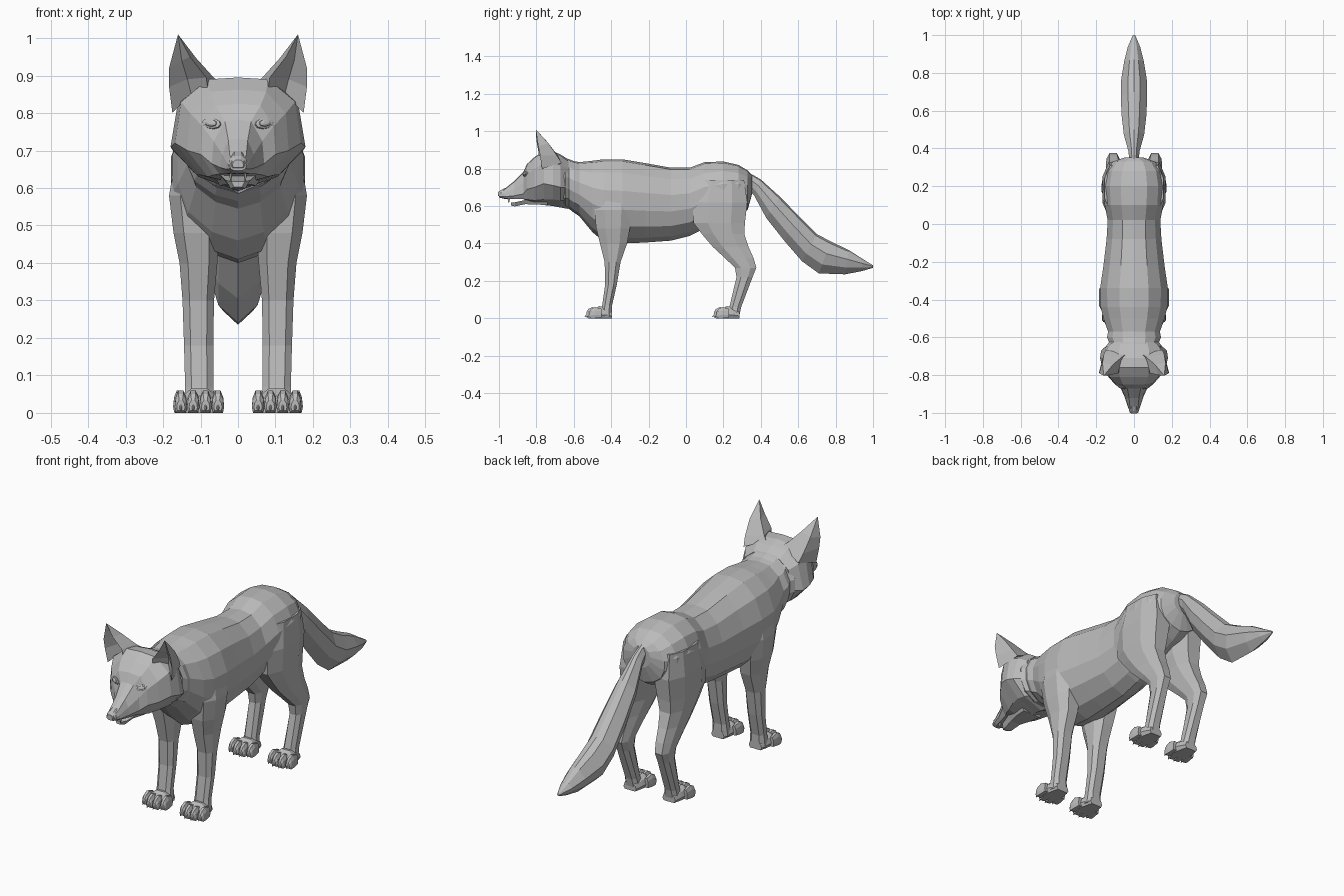
import bpy, bmesh, math
from mathutils import Vector

fur = bpy.data.materials.new("grey fur")
fur.diffuse_color = (0.5, 0.5, 0.5, 1)


def loft(name, rings, side=1):
    """Skin closed rings into one solid; side=-1 mirrors it across x."""
    bm = bmesh.new()
    loops = [[bm.verts.new((p[0] * side, p[1], p[2])) for p in r] for r in rings]
    n = len(loops[0])
    for a, b in zip(loops, loops[1:]):
        for i in range(n):
            j = (i + 1) % n
            bm.faces.new((a[i], a[j], b[j], b[i]))
    bm.faces.new(loops[0])
    bm.faces.new(loops[-1])
    bmesh.ops.remove_doubles(bm, verts=bm.verts, dist=1e-5)
    bmesh.ops.recalc_face_normals(bm, faces=bm.faces)
    me = bpy.data.meshes.new(name)
    bm.to_mesh(me)
    bm.free()
    me.materials.append(fur)
    ob = bpy.data.objects.new(name, me)
    bpy.context.collection.objects.link(ob)
    return ob


def mirrored(half):
    """Half profile (x, y, z) from top to bottom -> full ring."""
    return half + [(-x, y, z) for x, y, z in reversed(half[1:-1])]


def octagon(z, y0, y1, x0, x1):
    """Horizontal ring with cut corners."""
    cx, cy, hx, hy = (x0 + x1) / 2, (y0 + y1) / 2, (x1 - x0) / 2, (y1 - y0) / 2
    c = [(1, .45), (.55, 1), (-.55, 1), (-1, .45), (-1, -.45), (-.55, -1), (.55, -1), (1, -.45)]
    return [(cx + hx * a, cy + hy * b, z) for a, b in c]


def arch(cx, y, hw, z0, z1):
    """Upright ring with a flat sole and rounded top."""
    c = [(-.8, 0), (-1, .3), (-.85, .7), (-.4, 1), (.4, 1), (.85, .7), (1, .3), (.8, 0)]
    return [(cx + hw * a, y, z0 + (z1 - z0) * b) for a, b in c]


# Torso and neck: y, top, bottom, half width
torso = [(-.70, .85, .62, .11), (-.645, .855, .59, .15), (-.625, .85, .585, .135),
         (-.60, .84, .565, .146), (-.57, .835, .545, .14), (-.50, .842, .46, .165),
         (-.44, .85, .41, .18), (-.34, .85, .40, .183), (-.22, .83, .405, .165),
         (-.08, .805, .415, .148), (.02, .805, .44, .142), (.10, .835, .48, .158),
         (.20, .838, .52, .165), (.28, .82, .55, .15), (.33, .79, .58, .115),
         (.352, .765, .66, .05)]
shape = [(0, 1), (.42, .95), (.78, .68), (.98, .25), (.97, -.2), (.8, -.6), (.42, -.88), (0, -1)]
loft("torso", [mirrored([(w * a, y, (t + b) / 2 + (t - b) / 2 * h) for a, h in shape])
               for y, t, b, w in torso])

# Head: y, top z, then four side points (x, z), bottom z
head = [(-1.0, .675, .016, .672, .022, .662, .02, .652, .012, .647, .646),
        (-.97, .692, .022, .688, .03, .668, .032, .65, .02, .64, .638),
        (-.92, .732, .026, .728, .042, .69, .048, .655, .035, .637, .637),
        (-.87, .782, .035, .778, .065, .725, .07, .665, .05, .637, .637),
        (-.85, .825, .06, .82, .095, .765, .10, .69, .065, .635, .625),
        (-.81, .862, .075, .857, .128, .80, .135, .70, .08, .63, .61),
        (-.76, .895, .08, .89, .152, .83, .168, .72, .10, .635, .605),
        (-.71, .893, .08, .885, .16, .83, .18, .71, .11, .635, .60),
        (-.67, .875, .08, .868, .145, .82, .174, .70, .105, .63, .592),
        (-.63, .85, .07, .84, .12, .80, .13, .70, .08, .63, .585)]
loft("head", [mirrored([(0, s[0], s[1])] + [(s[i], s[0], s[i + 1]) for i in (2, 4, 6, 8)]
                       + [(0, s[0], s[10])]) for s in head])

# Lower jaw: y, half width, bottom, top
jaw = [(-.935, .018, .603, .618), (-.915, .032, .598, .62), (-.86, .045, .61, .632),
       (-.80, .07, .608, .66), (-.74, .08, .605, .66)]
loft("lower_jaw", [[(-w * .6, y, b), (-w, y, t), (w, y, t), (w * .6, y, b)] for y, w, b, t in jaw])

# Nose pad
loft("nose", [arch(0, -1.004, .015, .655, .675), arch(0, -.99, .026, .65, .686),
              arch(0, -.965, .024, .655, .697)])

# Tail: direction-tilted rings given by upper and lower points (y, z) and half width
tail = [(.325, .785, .32, .71, .022), (.40, .742, .365, .655, .03), (.50, .652, .43, .535, .054),
        (.60, .55, .525, .415, .065), (.70, .45, .62, .305, .07), (.775, .41, .71, .24, .07),
        (.87, .365, .85, .235, .052), (.94, .32, .94, .252, .032), (1.0, .283, 1.0, .27, .006)]
section = [(0, 0), (.45, .06), (1, .38), (.75, .72), (0, 1)]
loft("tail", [mirrored([(w * a, ty + (by - ty) * f, tz + (bz - tz) * f) for a, f in section])
              for ty, tz, by, bz, w in tail])

# Leg rings: z, back/front y, inner/outer x
front_leg = [(.66, -.47, -.30, .07, .17), (.58, -.49, -.29, .05, .184), (.48, -.48, -.30, .05, .172),
             (.40, -.46, -.315, .055, .156), (.30, -.435, -.35, .064, .148),
             (.18, -.432, -.37, .066, .144), (.07, -.448, -.395, .066, .141), (.01, -.46, -.395, .06, .145)]
hind_leg = [(.74, .07, .31, .03, .155), (.62, .035, .328, .02, .168), (.51, .04, .315, .035, .163),
            (.45, .085, .312, .05, .157), (.38, .145, .335, .062, .15), (.32, .21, .362, .07, .148),
            (.27, .262, .376, .076, .146), (.22, .27, .356, .08, .142),
            (.06, .232, .295, .076, .14), (.01, .22, .285, .07, .144)]

# Ear rings: inner front, inner back, outer back, outer front, hollow
ear = [[(.08, -.785, .86), (.045, -.69, .88), (.15, -.665, .83), (.175, -.77, .80), (.125, -.725, .85)],
       [(.085, -.79, .895), (.065, -.705, .895), (.16, -.69, .87), (.184, -.78, .87), (.135, -.735, .89)],
       [(.128, -.80, .95), (.112, -.745, .947), (.167, -.735, .935), (.184, -.79, .92), (.15, -.77, .94)],
       [(.16, -.803, 1.01)] * 5]


def paw(name, cx, heel, toe, s):
    """Foot pad with four toes and claws, pointing to -y."""
    d = toe - heel
    loft(name, [arch(cx, heel + d * f, w, 0, h) for f, w, h in
                ((0, .035, .04), (.25, .045, .06), (.5, .053, .065), (.72, .056, .045))], s)
    for i in range(4):
        x = cx + (i - 1.5) * .033
        end = toe + (.014 if i in (0, 3) else 0)
        loft(name + "_toe", [arch(x, end + dy, w, z, h) for dy, w, z, h in
                             ((.07, .012, .004, .05), (.035, .0165, 0, .06),
                              (.013, .0165, 0, .05), (.003, .011, .006, .034))], s)
        loft(name + "_claw", [arch(x, end + .008, .005, .012, .026),
                              arch(x, end - .008, .001, .006, .009)], s)


def eye_ring(scale, push):
    """Almond outline set on the slanted face beside the muzzle."""
    out = Vector((.45, -.86, .25)).normalized()
    across = Vector((.86, .45, .12)).normalized()
    up = across.cross(out) * -1
    c = Vector((.07, -.857, .772)) + out * push
    pts = []
    for k in range(10):
        a = 2 * math.pi * k / 10
        pts.append(c + across * .025 * scale * math.cos(a) + up * .013 * scale * math.sin(a))
    return pts


# Paired parts
for s, label in ((1, "left"), (-1, "right")):
    loft(label + "_front_leg", [octagon(*r) for r in front_leg], s)
    loft(label + "_hind_leg", [octagon(*r) for r in hind_leg], s)
    paw(label + "_front_paw", .103, -.395, -.535, s)
    paw(label + "_hind_paw", .107, .287, .147, s)
    loft(label + "_ear", ear, s)
    loft(label + "_eyelid", [eye_ring(1.2, -.02), eye_ring(1.1, .004), eye_ring(.85, .006)], s)
    loft(label + "_eye", [eye_ring(.85, 0), eye_ring(.7, .009), eye_ring(.35, .012)], s)
    # Upper fang
    loft(label + "_fang", [octagon(.645, -.955, -.94, .014, .024),
                           octagon(.618, -.95, -.946, .018, .021)], s)
